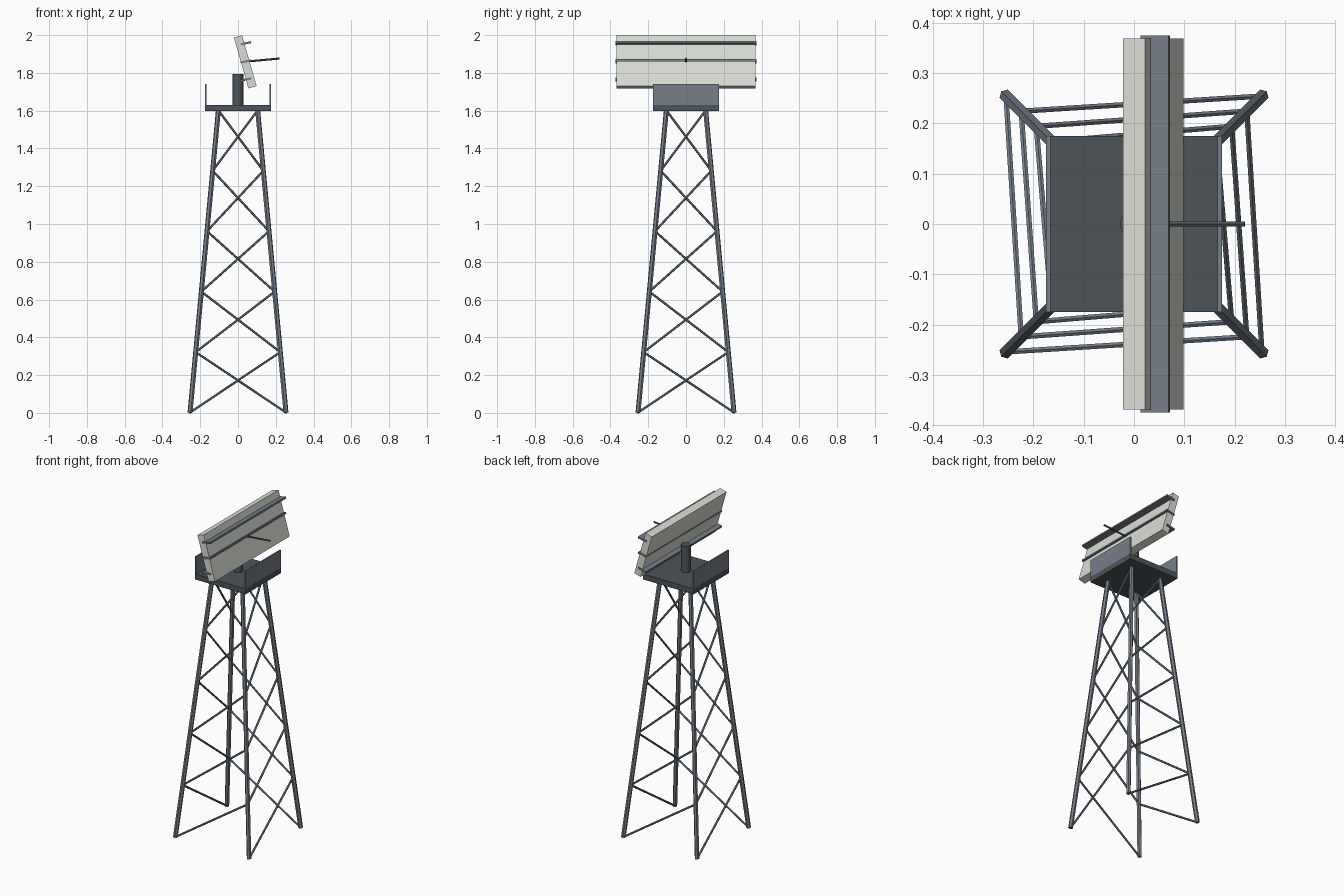
import bpy
from math import radians
from mathutils import Vector

cube = bpy.data.objects.get("Cube")
if cube:
    bpy.data.objects.remove(cube, do_unlink=True)


def material(name, rgb):
    mat = bpy.data.materials.new(name)
    mat.use_nodes = True
    mat.diffuse_color = (*rgb, 1)
    mat.node_tree.nodes["Principled BSDF"].inputs["Base Color"].default_value = (*rgb, 1)
    return mat


SLATE = material("slate steel", (0.18, 0.21, 0.245))
DARK = material("dark steel", (0.075, 0.09, 0.1))
PALE = material("pale grey paint", (0.70, 0.72, 0.66))


def finish(name, mat):
    obj = bpy.context.object
    obj.name = name
    obj.data.materials.append(mat)
    return obj


def box(name, mat, centre, size, tilt=0):
    bpy.ops.mesh.primitive_cube_add(size=1, location=centre, rotation=(0, tilt, 0))
    obj = finish(name, mat)
    obj.scale = size
    return obj


def rod(name, mat, start, end, radius, sides=6):
    a, b = Vector(start), Vector(end)
    bpy.ops.mesh.primitive_cylinder_add(
        vertices=sides, radius=radius, depth=(b - a).length, location=(a + b) / 2,
        rotation=(b - a).to_track_quat("Z", "Y").to_euler())
    return finish(name, mat)


# Tapered tower: four legs, with one diagonal per side in each bay
TOP, BAYS = 1.6, 5
CORNERS = [(-1, -1), (1, -1), (1, 1), (-1, 1)]


def leg_point(corner, t):
    sx, sy = CORNERS[corner % 4]
    half = 0.254 + (0.104 - 0.254) * t
    return sx * half, sy * half, 0.002 + TOP * t


for c in range(4):
    rod(f"leg_{c + 1}", SLATE, leg_point(c, 0), leg_point(c, 1), 0.0135)
    for bay in range(BAYS):
        rod(f"brace_{c + 1}_{bay + 1}", SLATE,
            leg_point(c, bay / BAYS), leg_point(c + 1, (bay + 1) / BAYS), 0.006)

# Platform with a guard plate on each side
box("platform", DARK, (0, 0, 1.614), (0.35, 0.35, 0.034))
for side, sx in (("left", 1), ("right", -1)):
    box(f"{side}_guard_plate", SLATE, (sx * 0.17, 0, 1.685), (0.009, 0.35, 0.11))

# Mast
rod("mast", DARK, (0, 0, 1.63), (0, 0, 1.795), 0.028, 12)

# Tilted antenna panel, with three bars running through it
TILT = radians(-16)
box("antenna_panel", PALE, (0.0385, 0, 1.8585), (0.045, 0.736, 0.28), TILT)
for i, z in enumerate((1.765, 1.861, 1.957)):
    box(f"panel_bar_{i + 1}", SLATE, (0.042, 0, z), (0.057, 0.748, 0.011), radians(-12))

# Feed arm
rod("feed_arm", DARK, (0.03, 0, 1.859), (0.22, 0, 1.876), 0.0055)
